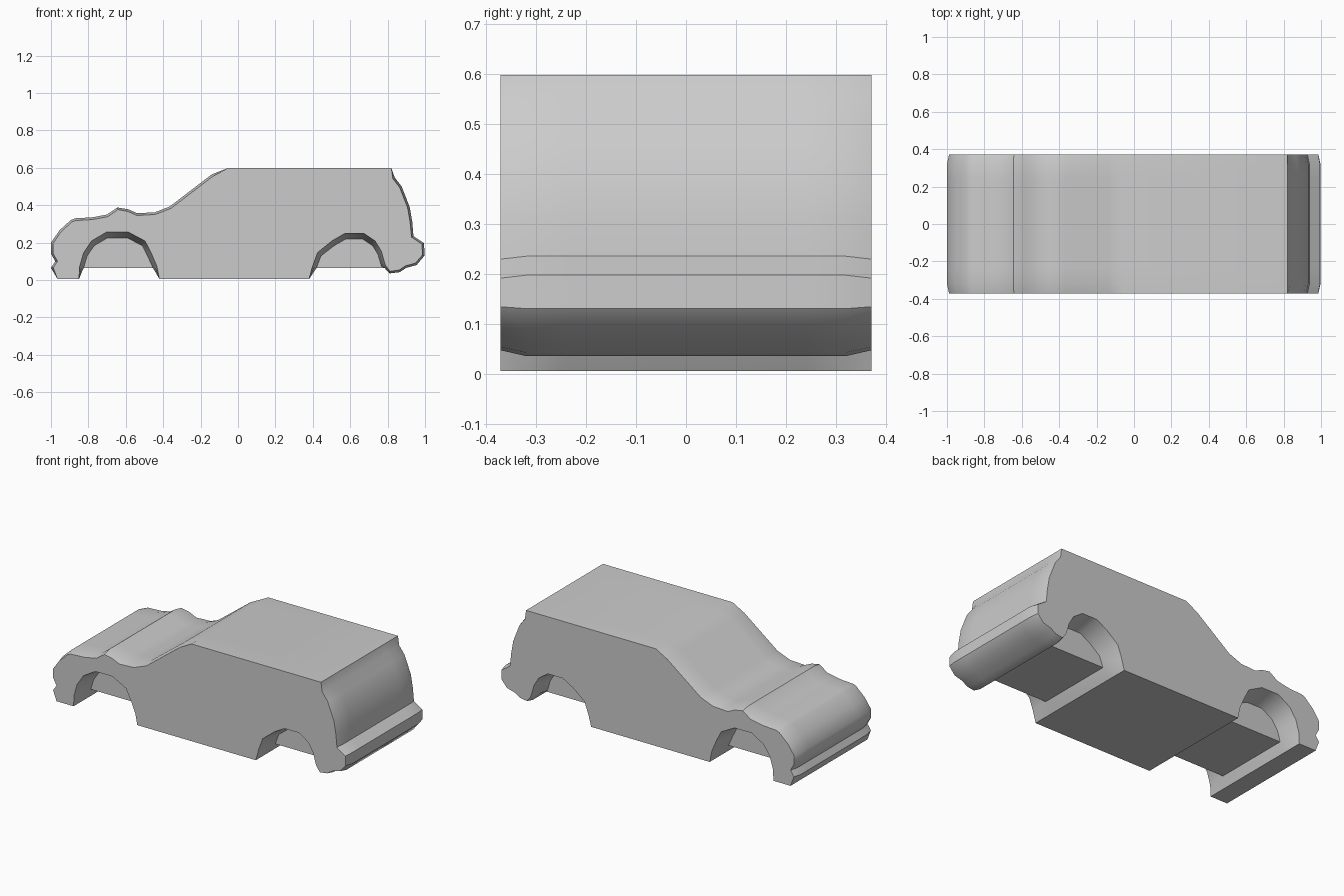
import bpy, bmesh, math
from mathutils import Vector

if "Cube" in bpy.data.objects:
    bpy.data.objects.remove(bpy.data.objects["Cube"])

HALF_WIDTH, TAPER_START, WELL_WALL, WELL_FLOOR = 0.371, 0.32, 0.24, 0.065

# Side profile, clockwise from the nose: nose, bonnet, windscreen, roof, tail, bumper
shell = [(-.965, .005), (-1, .065), (-.977, .10), (-1, .14), (-1, .20), (-.955, .265),
         (-.895, .32), (-.87, .33), (-.78, .335), (-.70, .35), (-.645, .388),
         (-.585, .378), (-.54, .357), (-.445, .362), (-.365, .393), (-.14, .565),
         (-.055, .598), (.82, .598), (.838, .548), (.875, .50), (.918, .39),
         (.932, .31), (.938, .235), (.995, .197), (.997, .13), (.955, .08),
         (.90, .065), (.865, .042), (.81, .035), (.785, .063)]
# Wheel arches, from rear to front, with floor corners on either side
rear_arch = [(.775, .08), (.755, .15), (.725, .20), (.67, .238), (.575, .238),
             (.51, .20), (.435, .14), (.41, .07)]
sill = [(.38, .005), (-.42, .005)]
front_arch = [(-.445, .07), (-.475, .14), (-.505, .20), (-.59, .245), (-.70, .245),
              (-.775, .20), (-.815, .14), (-.835, .07)]
nose_foot = [(-.85, .005)]
profile = [Vector(p) for p in shell + rear_arch + sill + front_arch + nose_foot]
r0 = len(shell)
f0 = r0 + len(rear_arch) + len(sill)
wells = [range(r0, r0 + len(rear_arch)), range(f0, f0 + len(front_arch))]


def end_ring():
    """Profile drawn in slightly at the body sides; roof and floor stay."""
    ring, n = [], len(profile)
    for i, p in enumerate(profile):
        d = (profile[(i + 1) % n] - profile[i - 1]).normalized()
        amount = 0 if p.y < .01 or p.y > .59 else .012
        ring.append(p + Vector((d.y, -d.x)) * amount)
    return ring


def well_ring(flat):
    """Arches narrowed toward the well wall, or flattened to the well floor."""
    ring = [p.copy() for p in profile]
    for well in wells:
        cx = sum(profile[i].x for i in well) / len(well)
        for i in well:
            ring[i].x = cx + (ring[i].x - cx) * .95
            ring[i].y = WELL_FLOOR if flat else max(WELL_FLOOR, ring[i].y * .92)
    return ring


# Body: loft the rings across the width, with closed sides
half = [(HALF_WIDTH, end_ring()), (TAPER_START, profile),
        (WELL_WALL, well_ring(False)), (WELL_WALL, well_ring(True))]
stations = [(-y, ring) for y, ring in half] + list(reversed(half))
bm = bmesh.new()
loops = [[bm.verts.new((p.x, y, p.y)) for p in ring] for y, ring in stations]
for a, b in zip(loops, loops[1:]):
    for i in range(len(a)):
        j = (i + 1) % len(a)
        bm.faces.new((a[i], a[j], b[j], b[i]))
bm.faces.new(loops[0])
bm.faces.new(loops[-1][::-1])
bmesh.ops.remove_doubles(bm, verts=bm.verts, dist=1e-5)
bmesh.ops.dissolve_degenerate(bm, edges=bm.edges, dist=1e-5)
bmesh.ops.recalc_face_normals(bm, faces=bm.faces)
mesh = bpy.data.meshes.new("car_body")
bm.to_mesh(mesh)
bm.free()
body = bpy.data.objects.new("car_body", mesh)
bpy.context.collection.objects.link(body)

# Single grey finish
grey = bpy.data.materials.new("body_grey")
grey.diffuse_color = (.6, .6, .6, 1)
grey.use_nodes = True
grey.node_tree.nodes["Principled BSDF"].inputs["Base Color"].default_value = grey.diffuse_color
mesh.materials.append(grey)

# Smooth shading with the hard edges kept
bpy.context.view_layer.objects.active = body
body.select_set(True)
bpy.ops.object.shade_smooth_by_angle(angle=math.radians(35))
